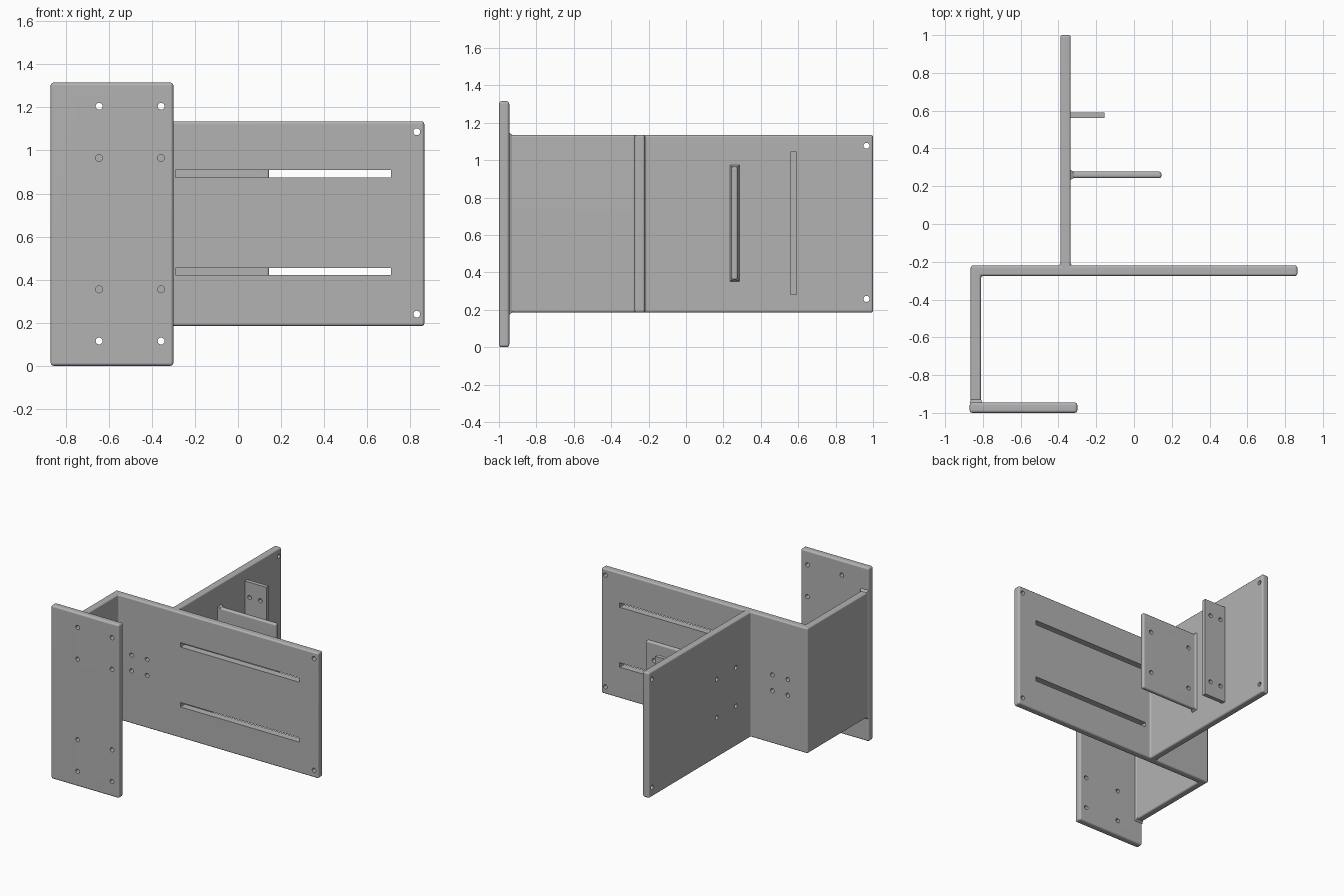
import bpy
import bmesh
from math import radians
from mathutils import Matrix, Vector

if "Cube" in bpy.data.objects:
    bpy.data.objects.remove(bpy.data.objects["Cube"])

# One plain grey for everything
GREY = (0.45, 0.45, 0.45, 1)
grey = bpy.data.materials.new("plain grey")
grey.use_nodes = True
grey.diffuse_color = GREY
grey.node_tree.nodes["Principled BSDF"].inputs["Base Color"].default_value = GREY

HOLE = 0.016
BASE, TOP = 0.185, 1.135


def make_object(name, bm):
    bmesh.ops.recalc_face_normals(bm, faces=bm.faces)
    mesh = bpy.data.meshes.new(name)
    bm.to_mesh(mesh)
    bm.free()
    mesh.materials.append(grey)
    obj = bpy.data.objects.new(name, mesh)
    bpy.context.collection.objects.link(obj)
    return obj


def add_box(bm, low, high):
    low, high = Vector(low), Vector(high)
    place = Matrix.Translation((low + high) / 2) @ Matrix.Diagonal((*(high - low), 1))
    return bmesh.ops.create_cube(bm, size=1, matrix=place)["verts"]


def box(name, low, high):
    bm = bmesh.new()
    add_box(bm, low, high)
    return make_object(name, bm)


def drill(bm, axis, centre, depth=0.2):
    turn = Matrix.Rotation(radians(90), 4, "Y" if axis == "x" else "X")
    bmesh.ops.create_cone(bm, cap_ends=True, segments=20, radius1=HOLE, radius2=HOLE,
                          depth=depth, matrix=Matrix.Translation(centre) @ turn)


def finish(obj, bevel=0, cutter_bm=None):
    """Round the edges, cut the openings and shade the part."""
    bpy.ops.object.select_all(action="DESELECT")
    bpy.context.view_layer.objects.active = obj
    obj.select_set(True)
    if bevel:
        mod = obj.modifiers.new("round", "BEVEL")
        mod.width, mod.segments, mod.limit_method = bevel, 3, "ANGLE"
        bpy.ops.object.modifier_apply(modifier=mod.name)
    if cutter_bm:
        cutter = make_object("cutter", cutter_bm)
        cutter.hide_render = True
        mod = obj.modifiers.new("cut", "BOOLEAN")
        mod.operation, mod.solver, mod.object = "DIFFERENCE", "EXACT", cutter
        bpy.ops.object.modifier_apply(modifier=mod.name)
        bpy.data.objects.remove(cutter)
    bpy.ops.object.shade_smooth_by_angle(angle=radians(40))
    obj.modifiers.new("even shading", "WEIGHTED_NORMAL").keep_sharp = True


def fillet(name, low, high, axis, wide_end, flare):
    """A thin collar that flares towards one end along an axis."""
    bm = bmesh.new()
    verts = add_box(bm, low, high)
    middle = (Vector(low) + Vector(high)) / 2
    for v in verts:
        if (v.co[axis] > middle[axis]) == wide_end:
            for other in range(3):
                if other != axis:
                    v.co[other] += flare[other] * (1 if v.co[other] > middle[other] else -1)
    finish(make_object(name, bm))


# Main body: side web, slotted panel and rear fin extruded from one plan outline
outline = [(-0.865, -0.95), (-0.81, -0.95), (-0.81, -0.275), (0.865, -0.275),
           (0.865, -0.22), (-0.335, -0.22), (-0.335, 1.0), (-0.39, 1.0),
           (-0.39, -0.22), (-0.865, -0.22)]
bm = bmesh.new()
floor = bm.faces.new([bm.verts.new((x, y, BASE)) for x, y in outline])
raised = bmesh.ops.extrude_face_region(bm, geom=[floor])["geom"]
bmesh.ops.translate(bm, vec=(0, 0, TOP - BASE),
                    verts=[g for g in raised if isinstance(g, bmesh.types.BMVert)])
body = make_object("main_body", bm)

cuts = bmesh.new()
for z in (0.438, 0.892):
    add_box(cuts, (-0.29, -0.4, z - 0.017), (0.71, -0.1, z + 0.017))
for z in (0.24, 1.087):
    drill(cuts, "y", (0.83, -0.25, z))
for z in (0.258, 1.077):
    drill(cuts, "x", (-0.36, 0.965, z))
for x in (-0.70, -0.57):
    for z in (0.585, 0.705):
        drill(cuts, "y", (x, -0.25, z))
# Blind holes on the outer side of the fin
for y in (-0.04, 0.19):
    for z in (0.49, 0.78):
        drill(cuts, "x", (-0.40, y, z), 0.07)
finish(body, 0.012, cuts)

# Tall front plate
plate = box("front_plate", (-0.87, -1, 0), (-0.30, -0.945, 1.315))
cuts = bmesh.new()
for x in (-0.645, -0.357):
    for z in (0.115, 0.355, 0.965, 1.205):
        drill(cuts, "y", (x, -0.97, z))
finish(plate, 0.014, cuts)

# Rounded bracket on the fin
bracket = box("large_bracket", (-0.345, 0.243, 0.36), (0.145, 0.277, 0.965))
cuts = bmesh.new()
for x in (-0.265, 0.075):
    for z in (0.505, 0.83):
        drill(cuts, "y", (x, 0.26, z))
finish(bracket, 0.012, cuts)

# Narrow square-edged bracket on the fin
tab = box("small_bracket", (-0.34, 0.56, 0.28), (-0.155, 0.59, 1.045))
cuts = bmesh.new()
for x in (-0.295, -0.205):
    for z in (0.395, 0.93):
        drill(cuts, "y", (x, 0.575, z))
finish(tab, 0, cuts)

# Small fillets where the plates meet
fillet("front_plate_fillet", (-0.862, -0.947, BASE), (-0.81, -0.93, TOP),
       1, False, (0.008, 0, 0.014))
fillet("large_bracket_fillet", (-0.337, 0.243, 0.36), (-0.32, 0.277, 0.965),
       0, False, (0, 0.01, 0.01))
